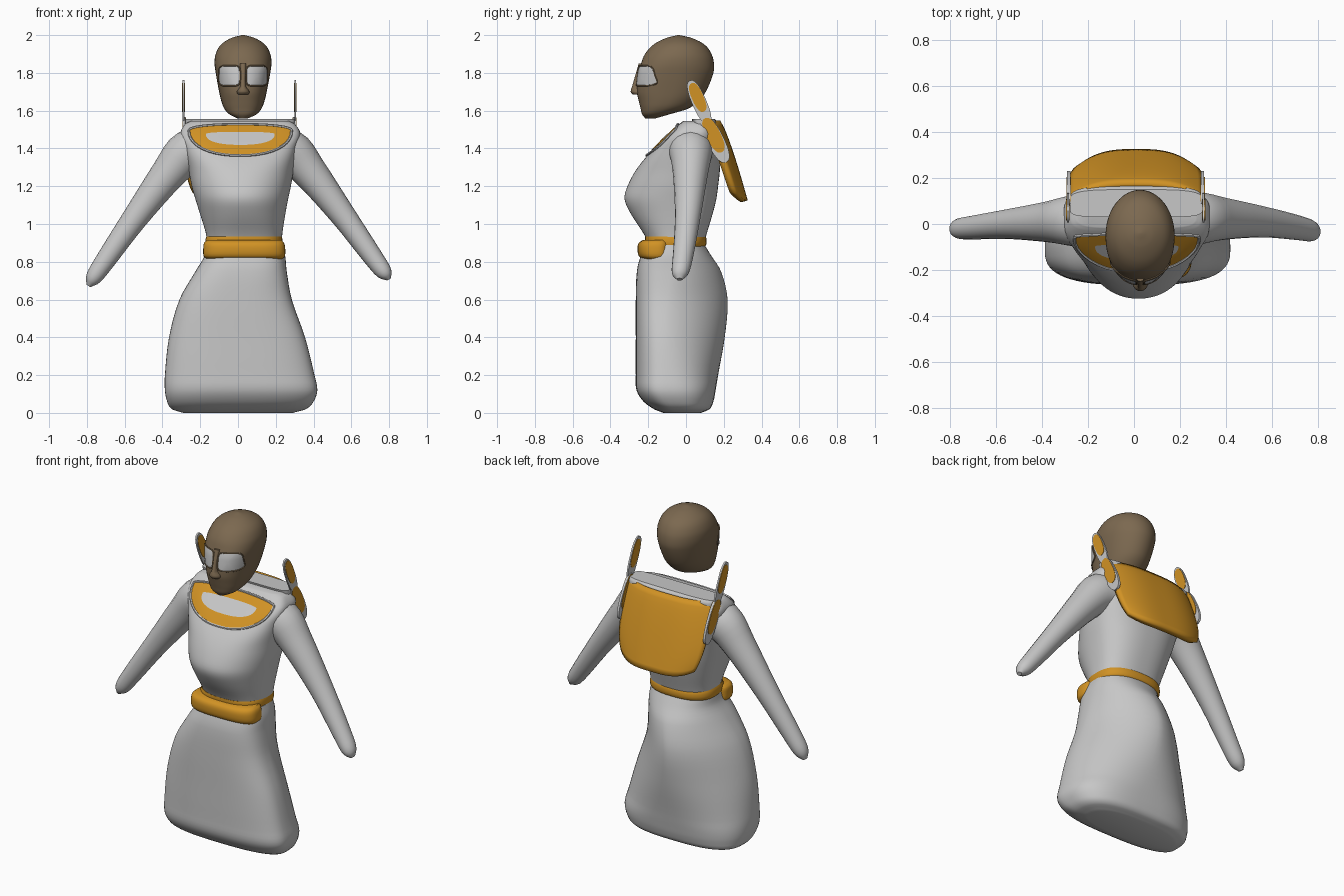
import bpy, bmesh, math
from mathutils import Vector

if "Cube" in bpy.data.objects:
    bpy.data.objects.remove(bpy.data.objects["Cube"])


def material(name, rgb):
    m = bpy.data.materials.new(name)
    m.diffuse_color = (*rgb, 1)
    m.use_nodes = True
    m.node_tree.nodes["Principled BSDF"].inputs["Base Color"].default_value = m.diffuse_color
    return m


GREY = material("pale_grey", (0.57, 0.57, 0.57))
GOLD = material("gold", (0.64, 0.29, 0.018))
BROWN = material("brown", (0.20, 0.14, 0.08))


def build(name, verts, faces, mat, angle=40):
    me = bpy.data.meshes.new(name)
    me.from_pydata(verts, [], faces)
    bm = bmesh.new()
    bm.from_mesh(me)
    bmesh.ops.remove_doubles(bm, verts=bm.verts, dist=1e-5)
    bmesh.ops.recalc_face_normals(bm, faces=bm.faces)
    bm.to_mesh(me)
    bm.free()
    me.materials.append(mat)
    ob = bpy.data.objects.new(name, me)
    bpy.context.collection.objects.link(ob)
    bpy.ops.object.select_all(action='DESELECT')
    ob.select_set(True)
    bpy.context.view_layer.objects.active = ob
    bpy.ops.object.shade_smooth_by_angle(angle=math.radians(angle))
    return ob


def sample(table, t):
    """Smoothly interpolate table rows, keyed by their first column."""
    last = len(table) - 1
    i = 0
    while i < last - 1 and t > table[i + 1][0]:
        i += 1

    def slope(k, c):
        a, b = table[max(k - 1, 0)], table[min(k + 1, last)]
        return (b[c] - a[c]) / (b[0] - a[0])
    a, b = table[i], table[i + 1]
    h = b[0] - a[0]
    s = (t - a[0]) / h
    return [(2*s**3 - 3*s**2 + 1) * a[c] + (s**3 - 2*s**2 + s) * h * slope(i, c)
            + (3*s**2 - 2*s**3) * b[c] + (s**3 - s**2) * h * slope(i + 1, c)
            for c in range(1, len(a))]


def stations(table, sub):
    out = [a[0] + (b[0] - a[0]) * k / sub
           for a, b in zip(table, table[1:]) for k in range(sub)]
    return out + [table[-1][0]]


def spow(v, e):
    return math.copysign(abs(v) ** e, v)


def skin(name, rings, mat):
    """Skin closed rings of equal size and cap both ends."""
    n = len(rings[0])
    faces = [(r*n + i, r*n + (i+1) % n, (r+1)*n + (i+1) % n, (r+1)*n + i)
             for r in range(len(rings) - 1) for i in range(n)]
    faces += [tuple(range(n)), tuple(range((len(rings)-1)*n, len(rings)*n))]
    return build(name, [p for r in rings for p in r], faces, mat)


def loft(name, table, mat, n=48, sub=4):
    """Rows: z, x0, x1, y_front, y_mid, y_back, front power, back power."""
    rings = []
    for z in stations(table, sub):
        x0, x1, yf, yc, yb, nf, nb = sample(table, z)
        ring = []
        for i in range(n):
            c, s = math.cos(math.tau*i/n), math.sin(math.tau*i/n)
            p, ry = (nf, yc - yf) if s < 0 else (nb, yb - yc)
            ring.append(((x0+x1)/2 + (x1-x0)/2 * spow(c, 2/p), yc + ry * spow(s, 2/p), z))
        rings.append(ring)
    return skin(name, rings, mat)


def front_point(table, x, z, lift):
    x0, x1, yf, yc, yb, nf, nb = sample(table, z)
    t = min(abs(x - (x0+x1)/2) / ((x1-x0)/2), 1)
    return (x, yc - (yc-yf) * (1 - t**nf) ** (1/nf) - lift, z)


def patch(name, table, cx, cz, rx, up, down, power, lift, mat, rim=None, rim_r=0.004):
    """Rounded plate lying on the front of a loft, with an optional raised rim."""
    n, k = 40, 8
    outline = []
    for i in range(n):
        c, s = math.cos(math.tau*i/n), math.sin(math.tau*i/n)
        outline.append((rx * spow(c, 2/power), (up if s > 0 else down) * spow(s, 2/power)))
    verts = [front_point(table, cx + dx*r/k, cz + dz*r/k, lift)
             for r in range(1, k + 1) for dx, dz in outline]
    faces = [(r*n+i, r*n+(i+1) % n, (r+1)*n+(i+1) % n, (r+1)*n+i)
             for r in range(k - 1) for i in range(n)] + [tuple(range(n))]
    build(name, verts, faces, mat)
    if rim:
        path = [Vector(p) for p in verts[-n:]]
        rv = []
        for i, p in enumerate(path):
            t = (path[(i+1) % n] - path[i-1]).normalized()
            a = t.cross(Vector((0, 1, 0))).normalized()
            b = t.cross(a)
            rv += [p + rim_r*(a*math.cos(math.tau*j/6) + b*math.sin(math.tau*j/6)) for j in range(6)]
        rf = [(i*6+j, i*6+(j+1) % 6, ((i+1) % n)*6+(j+1) % 6, ((i+1) % n)*6+j)
              for i in range(n) for j in range(6)]
        build(name + "_rim", rv, rf, rim)


# Head, nose and eyes
head = [(1.558, 0.00, 0.05, -0.215, -0.19, -0.165, 2, 2),
        (1.58, -0.045, 0.097, -0.232, -0.16, -0.09, 2.3, 2),
        (1.61, -0.072, 0.124, -0.24, -0.12, 0.01, 2.4, 2),
        (1.65, -0.088, 0.14, -0.25, -0.09, 0.065, 2.4, 2),
        (1.70, -0.10, 0.152, -0.26, -0.07, 0.105, 2.4, 2),
        (1.80, -0.118, 0.171, -0.252, -0.055, 0.145, 2.4, 2),
        (1.85, -0.124, 0.177, -0.238, -0.05, 0.148, 2.3, 2),
        (1.90, -0.118, 0.171, -0.217, -0.045, 0.135, 2.1, 2),
        (1.95, -0.09, 0.143, -0.172, -0.04, 0.098, 2, 2),
        (1.985, -0.035, 0.088, -0.105, -0.04, 0.03, 2, 2),
        (2.0, 0.02, 0.034, -0.045, -0.04, -0.035, 2, 2)]
loft("head", head, BROWN)
loft("nose", [(1.685, 0.00, 0.055, -0.28, -0.255, -0.23, 2, 2),
              (1.70, -0.007, 0.062, -0.293, -0.255, -0.23, 2, 2),
              (1.73, 0.012, 0.042, -0.285, -0.25, -0.23, 2.5, 2),
              (1.85, 0.010, 0.044, -0.25, -0.23, -0.21, 2.5, 2)], BROWN, 16, 3)
for side, label in ((-1, "left"), (1, "right")):
    patch("eye_" + label, head, 0.027 + side*0.072, 1.785, 0.056, 0.053, 0.053, 5,
          0.004, GREY, BROWN)

# Torso with neckline plates
torso = [(0.88, -0.16, 0.23, -0.19, -0.04, 0.09, 2.5, 2.4),
         (0.95, -0.17, 0.235, -0.225, -0.04, 0.11, 2.4, 2.4),
         (1.05, -0.20, 0.25, -0.29, -0.04, 0.14, 2.2, 2.4),
         (1.13, -0.225, 0.265, -0.325, -0.04, 0.16, 2.1, 2.4),
         (1.20, -0.245, 0.28, -0.31, -0.03, 0.17, 2.1, 2.4),
         (1.30, -0.265, 0.297, -0.255, 0.0, 0.18, 2.4, 2.5),
         (1.40, -0.29, 0.315, -0.17, 0.03, 0.175, 3.4, 2.6),
         (1.48, -0.305, 0.33, -0.088, 0.05, 0.165, 4.8, 3),
         (1.53, -0.28, 0.30, -0.035, 0.06, 0.14, 4.8, 3),
         (1.545, -0.25, 0.27, -0.015, 0.06, 0.13, 4.8, 3)]
loft("torso", torso, GREY, 96)
patch("neckline_band", torso, 0.012, 1.495, 0.272, 0.033, 0.132, 2.2, 0.005, GOLD, GREY, 0.007)
patch("neckline_inset", torso, 0.012, 1.476, 0.182, 0.012, 0.057, 2.4, 0.009, GREY)
loft("back_collar", [(1.50, -0.28, 0.30, 0.05, 0.09, 0.16, 6, 4),
                     (1.54, -0.28, 0.30, 0.035, 0.09, 0.165, 6, 4),
                     (1.557, -0.28, 0.30, 0.03, 0.09, 0.15, 6, 4)], GREY, 40, 2)

# Skirt, flat in front, narrow behind the hips and flared at the hem
loft("skirt", [(0.0, -0.29, 0.29, -0.12, -0.03, 0.08, 2.6, 2.6),
               (0.02, -0.35, 0.36, -0.17, -0.06, 0.125, 2.7, 2.8),
               (0.06, -0.375, 0.40, -0.225, -0.09, 0.145, 2.8, 2.8),
               (0.12, -0.387, 0.42, -0.262, -0.11, 0.157, 2.8, 2.7),
               (0.20, -0.387, 0.405, -0.266, -0.11, 0.17, 2.8, 2.3),
               (0.40, -0.365, 0.355, -0.266, -0.11, 0.205, 2.8, 1.8),
               (0.60, -0.31, 0.285, -0.266, -0.10, 0.22, 2.9, 1.65),
               (0.75, -0.225, 0.258, -0.26, -0.08, 0.185, 3.0, 1.8),
               (0.83, -0.178, 0.25, -0.24, -0.07, 0.135, 3, 2.1),
               (0.89, -0.165, 0.235, -0.21, -0.05, 0.098, 3, 2.3)], GREY, 64)

# Waist band all round, thick belt roll in front
loft("waist_band", [(0.88, -0.166, 0.23, -0.21, -0.04, 0.098, 2.6, 2.4),
                    (0.89, -0.172, 0.235, -0.215, -0.04, 0.107, 2.6, 2.4),
                    (0.92, -0.172, 0.235, -0.218, -0.04, 0.109, 2.6, 2.4),
                    (0.935, -0.167, 0.232, -0.218, -0.04, 0.104, 2.5, 2.4)], GOLD, 48, 2)
loft("front_belt", [(0.815, -0.165, 0.235, -0.23, -0.15, -0.07, 3, 2.6),
                    (0.83, -0.182, 0.248, -0.25, -0.15, -0.07, 3, 2.6),
                    (0.87, -0.184, 0.25, -0.257, -0.15, -0.07, 3, 2.6),
                    (0.90, -0.18, 0.244, -0.25, -0.15, -0.07, 3, 2.6),
                    (0.914, -0.165, 0.23, -0.23, -0.15, -0.07, 3, 2.6)], GOLD, 48, 3)

# Arms: rows of step, reach, y, z, in-plane radius, depth radius
arm = [(0, 0.13, 0.015, 1.39, 0.115, 0.125), (1, 0.26, 0.015, 1.38, 0.118, 0.113),
       (2, 0.37, 0.01, 1.265, 0.093, 0.09), (3, 0.55, 0.0, 1.025, 0.067, 0.065),
       (4, 0.70, -0.015, 0.81, 0.053, 0.052), (5, 0.765, -0.02, 0.715, 0.042, 0.043),
       (6, 0.792, -0.02, 0.672, 0.012, 0.015)]
for side, label, rise, thick in ((-1, "left", 0, 1.0), (1, "right", 0.035, 1.05)):
    rings = []
    for t in stations(arm, 4):
        x, y, z, r, ry = sample(arm, t)
        a, b = sample(arm, max(t - 0.05, 0)), sample(arm, min(t + 0.05, 6))
        d = Vector((b[0] - a[0], b[2] - a[2])).normalized()
        y += 0.014 * math.sin(math.tau * t / 8) * (side > 0)
        ring = []
        for i in range(20):
            c, s = math.cos(math.tau*i/20), math.sin(math.tau*i/20)
            ring.append((side * (x - d.y*r*c) + 0.008 * (side > 0), y + ry*thick*s,
                         z + d.x*r*c + rise*t/6))
        rings.append(ring)
    skin("arm_" + label, rings, GREY)

# Curved back panel
cols, rows = 24, 14
verts, faces = [], []
for j in range(rows + 1):
    v = j / rows
    for i in range(cols + 1):
        u = 2*i/cols - 1
        verts.append((0.01 + 0.285*u*(1 - 0.16*v**5),
                      0.100 + 0.065*(1 - abs(u)**3) + 0.145*v**0.8,
                      1.54 - (0.42 - 0.045*u**4)*v))
w = cols + 1
faces = [(j*w+i, j*w+i+1, (j+1)*w+i+1, (j+1)*w+i) for j in range(rows) for i in range(cols)]
panel = build("back_panel", verts, faces, GOLD)
sol = panel.modifiers.new("thickness", 'SOLIDIFY')
sol.thickness, sol.offset = 0.035, 0


# Side fins with gold insets on both faces
def oval(name, x, cy, cz, dy, dz, half, width, thick, mat):
    d = Vector((dy, dz)).normalized()
    rings = []
    for s in (-1, 1):
        ring = []
        for i in range(28):
            a, b = spow(math.cos(math.tau*i/28), 0.85)*half, spow(math.sin(math.tau*i/28), 0.8)*width
            ring.append((x + s*thick/2, cy + d.x*a - d.y*b, cz + d.y*a + d.x*b))
        rings.append(ring)
    skin(name, rings, mat)


for side, mid, label in ((-1, -0.288, "left"), (1, 0.303, "right")):
    low = mid - side*0.004
    oval("upper_fin_" + label, mid, 0.070, 1.645, 0.10, -0.23, 0.125, 0.038, 0.010, GREY)
    oval("upper_fin_inset_" + label, mid, 0.062, 1.670, 0.10, -0.23, 0.082, 0.031, 0.015, GOLD)
    oval("lower_fin_" + label, low, 0.155, 1.445, 0.12, -0.24, 0.132, 0.045, 0.014, GREY)
    oval("lower_fin_inset_" + label, low, 0.145, 1.470, 0.12, -0.24, 0.100, 0.038, 0.019, GOLD)
